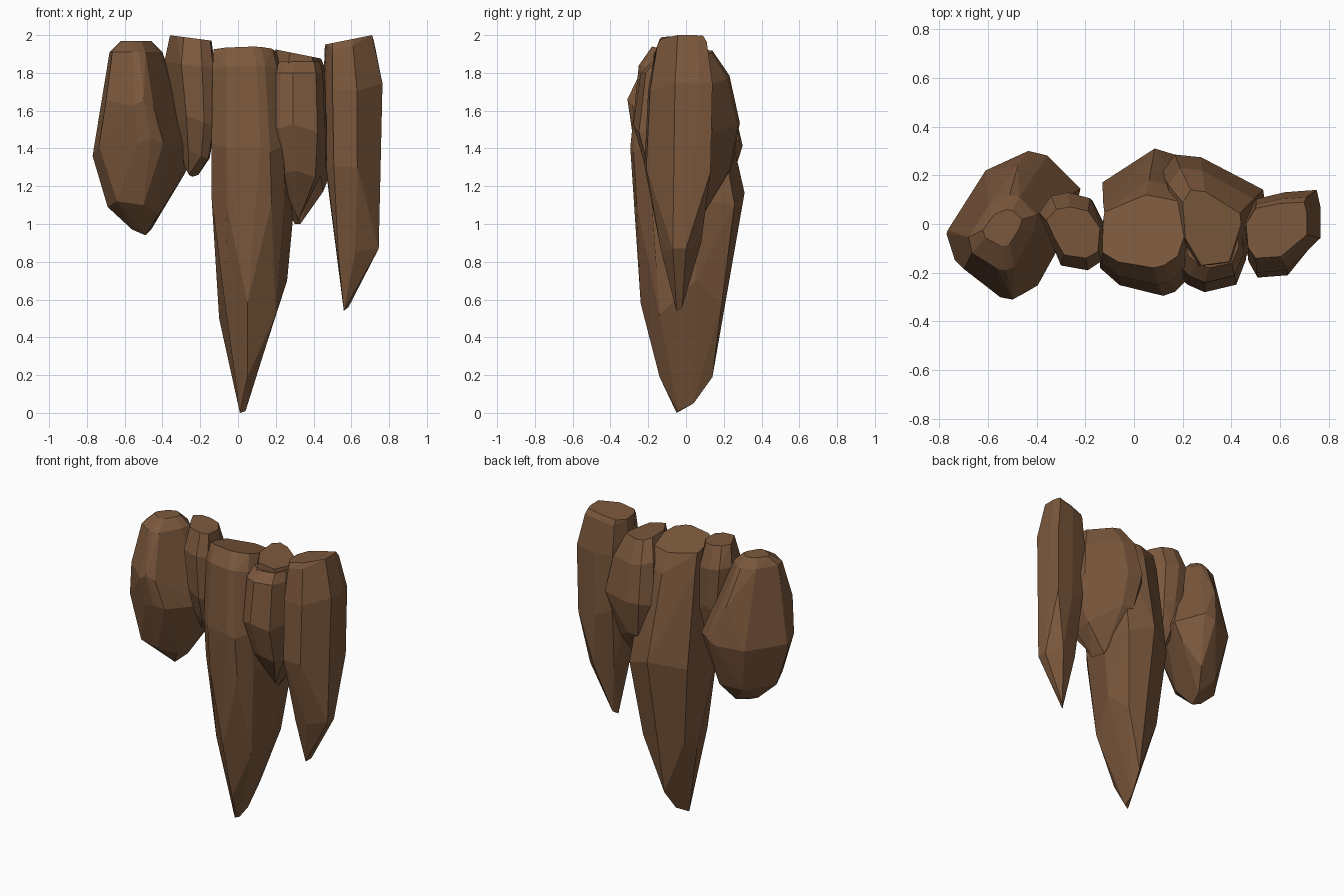
import bpy, bmesh, math, random

random.seed(7)
rock = bpy.data.materials.new("brown_rock")
rock.diffuse_color = (0.2, 0.098, 0.046, 1)


def fit(vals, lo, hi):
    a, b = min(vals), max(vals)
    return [lo + (v - a) / (b - a) * (hi - lo) for v in vals]


def stone(name, plan, rings, tips=(), tilt=(0, 0), rough=0.012):
    """Faceted rock: hull of the plan outline fitted into each ring box
    (z, x0, x1, y0, y1) plus single tip points. tilt slopes the top rings;
    rough shifts the heights."""
    bm = bmesh.new()
    for k, (z, x0, x1, y0, y1) in enumerate(rings):
        xs = fit([p[0] for p in plan], x0, x1)
        ys = fit([p[1] for p in plan], y0, y1)
        for x, y in zip(xs, ys):
            dz = random.uniform(-rough, rough) * 3 if k > 1 else 0
            if k < 2:
                dz += tilt[0] * (x - (x0 + x1) / 2) + tilt[1] * (y - (y0 + y1) / 2)
            bm.verts.new((x, y, z + dz))
    for p in tips:
        bm.verts.new(p)
    res = bmesh.ops.convex_hull(bm, input=bm.verts[:])
    junk = {g for g in res["geom_interior"] + res["geom_unused"]
            if isinstance(g, bmesh.types.BMVert)}
    bmesh.ops.delete(bm, geom=list(junk), context='VERTS')
    # merge nearly flat neighbours into broad chiselled facets
    bmesh.ops.dissolve_limit(bm, angle_limit=math.radians(6),
                             verts=bm.verts[:], edges=bm.edges[:])
    bmesh.ops.recalc_face_normals(bm, faces=bm.faces[:])
    me = bpy.data.meshes.new(name)
    bm.to_mesh(me)
    bm.free()
    me.materials.append(rock)
    ob = bpy.data.objects.new(name, me)
    bpy.context.collection.objects.link(ob)


# Broad left boulder, leaning to the right at the back
stone("left_boulder",
      [(-.77, -.04), (-.61, .22), (-.43, .305), (-.35, .285), (-.21, .14),
       (-.24, .0), (-.39, -.28), (-.46, -.31), (-.53, -.30), (-.74, -.17)],
      [(1.97, -0.62, -0.46, -0.09, 0.06),
       (1.91, -0.68, -0.40, -0.19, 0.12),
       (1.66, -0.72, -0.32, -0.31, 0.24),
       (1.42, -0.765, -0.22, -0.28, 0.30)],
      tips=[(-.77, -.04, 1.36), (-.69, -.02, 1.09), (-.64, -.16, 1.12),
            (-.50, -.18, 1.10), (-.42, -.08, 1.05), (-.55, .16, 1.08),
            (-.40, .20, 1.10), (-.28, .15, 1.27), (-.56, .0, .97),
            (-.49, .0, .94), (-.46, .1, .97)])

# Small stone between the boulder and the main spike
stone("small_left_stone",
      [(-.39, .05), (-.34, .12), (-.27, .135), (-.18, .11), (-.12, 0),
       (-.13, -.15), (-.19, -.19), (-.30, -.17), (-.35, -.06)],
      [(1.985, -0.36, -0.14, -0.14, 0.07),
       (1.84, -0.39, -0.12, -0.19, 0.13),
       (1.55, -0.35, -0.12, -0.18, 0.12),
       (1.38, -0.32, -0.15, -0.12, 0.08)],
      tips=[(-.26, -.04, 1.26), (-.24, 0, 1.25), (-.21, -.02, 1.26)],
      tilt=(-0.13, 0))

# Long central spike, top sloping down to the back
stone("main_spike",
      [(-.13, .05), (-.12, .17), (.09, .315), (.26, .26), (.30, .05),
       (.25, -.2), (.18, -.28), (.13, -.3), (-.05, -.25), (-.13, -.17)],
      [(1.905, -0.13, 0.22, -0.18, 0.12),
       (1.79, -0.135, 0.25, -0.25, 0.18),
       (1.40, -0.14, 0.29, -0.295, 0.25),
       (1.13, -0.14, 0.30, -0.28, 0.31)],
      tips=[(-.10, .02, .50), (-.08, .13, .58), (.10, .22, .58),
            (.20, .19, .58), (.26, .05, .70), (.20, -.14, .52),
            (.05, -.24, .58), (-.07, -.14, .58), (.05, -.14, .19),
            (.07, .14, .19), (.05, .04, .05), (.01, -.05, 0), (.04, -.04, .01)],
      tilt=(0, -0.23))

# Narrow stone in front, right of the spike
stone("front_right_stone",
      [(.17, -.2), (.22, -.25), (.29, -.28), (.42, -.25), (.46, -.15),
       (.45, .05), (.2, .05)],
      [(1.86, 0.22, 0.43, -0.18, 0.04),
       (1.80, 0.18, 0.45, -0.24, 0.06),
       (1.50, 0.17, 0.46, -0.28, 0.06),
       (1.25, 0.22, 0.44, -0.21, 0.06)],
      tips=[(.27, -.1, 1.15), (.32, -.04, 1.02)])

# Wider stone behind it
stone("back_right_stone",
      [(.11, .2), (.17, .27), (.28, .26), (.54, .14), (.55, .08),
       (.46, -.13), (.25, -.15), (.13, 0)],
      [(1.90, 0.20, 0.44, -0.17, 0.14),
       (1.76, 0.14, 0.50, -0.18, 0.23),
       (1.50, 0.11, 0.54, -0.18, 0.285),
       (1.32, 0.16, 0.50, -0.15, 0.24)],
      tips=[(.45, .08, 1.17), (.45, -.05, 1.17), (.30, .06, 1.0),
            (.33, -.03, 1.0)], tilt=(-0.2, 0))

# Tall outer spike on the right
stone("right_spike",
      [(.45, 0), (.5, .1), (.62, .13), (.75, .14), (.765, .07), (.765, -.07),
       (.63, -.21), (.50, -.22), (.46, -.15)],
      [(1.975, 0.46, 0.71, -0.14, 0.09),
       (1.94, 0.46, 0.72, -0.16, 0.11),
       (1.72, 0.45, 0.765, -0.20, 0.14),
       (1.30, 0.46, 0.76, -0.22, 0.13)],
      tips=[(.745, -.07, .87), (.745, .0, .87), (.66, .08, .90),
            (.53, .04, .90), (.53, -.12, .85), (.62, -.13, .85),
            (.56, -.05, .54), (.585, -.02, .56)], tilt=(0.2, 0))
